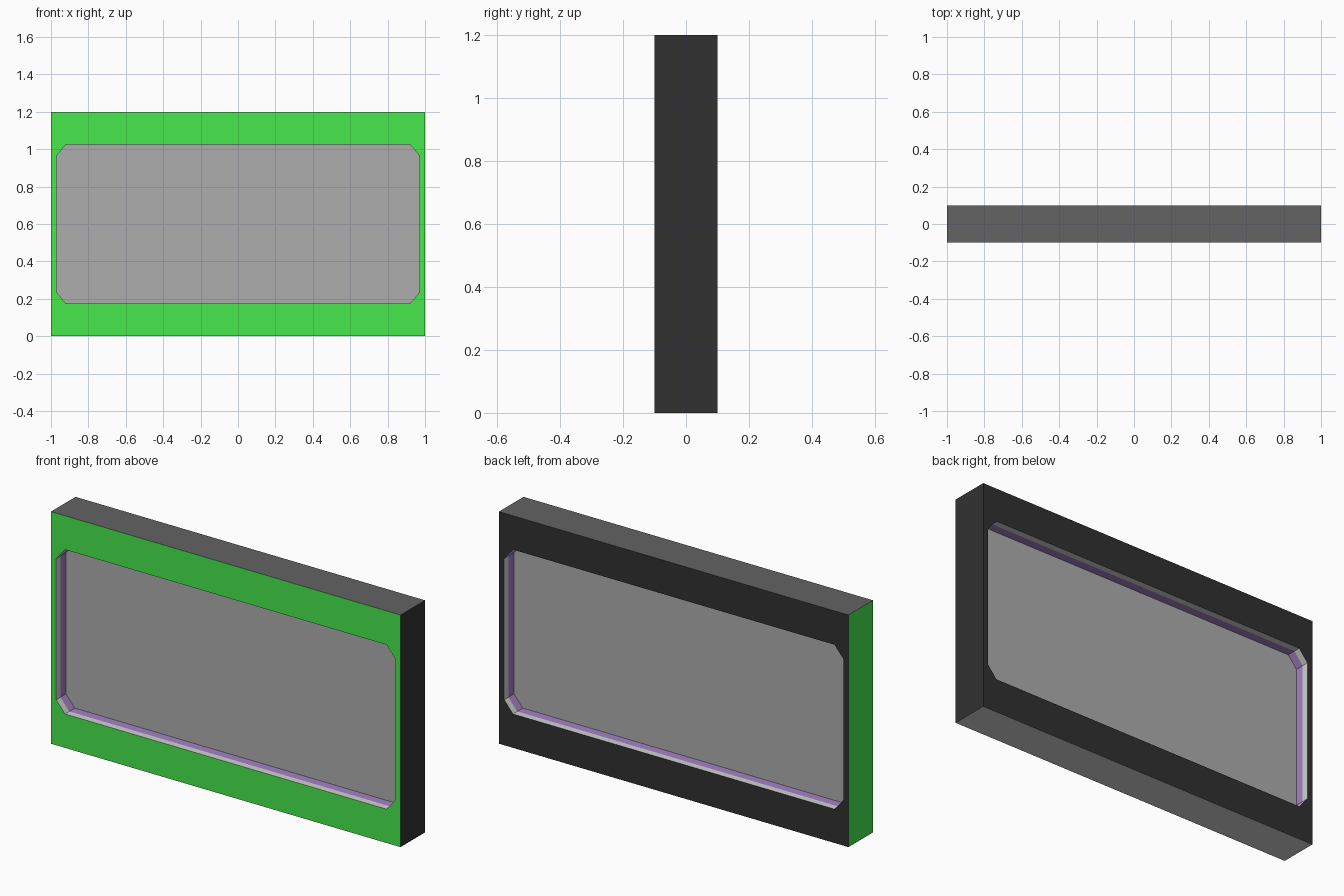
import bpy
import bmesh
from mathutils import Vector

cube = bpy.data.objects.get("Cube")
if cube:
    bpy.data.objects.remove(cube, do_unlink=True)


def material(name, hex_colour):
    """Flat material from an sRGB hex colour, stored as linear values."""
    srgb = [int(hex_colour[i:i + 2], 16) / 255 for i in (0, 2, 4)]
    linear = [c / 12.92 if c < 0.04 else ((c + 0.055) / 1.055) ** 2.4 for c in srgb]
    mat = bpy.data.materials.new(name)
    mat.use_nodes = True
    mat.diffuse_color = (*linear, 1)
    mat.node_tree.nodes["Principled BSDF"].inputs["Base Color"].default_value = (*linear, 1)
    return mat


GREEN = material("bright green", "47e84e")
DARK = material("charcoal", "313131")
TOP = material("mid grey", "636363")
GREY = material("pane grey", "adadad")
TRIM = material("pale grey", "d2d2d2")
PURPLE = material("purple", "a482c6")

HALF_DEPTH, TRIM_Y, PANE_Y = 0.1, 0.065, 0.02
HEIGHT, SILL, HEAD = 1.2, 0.175, 1.025
OPEN_X, CUT_X, CUT_Z = 0.97, 0.05, 0.06

# Corner signs, anticlockwise seen from the front
SIGNS = [(-1, -1), (1, -1), (1, 1), (-1, 1)]


def opening(y):
    """Rectangle with cut corners; two points for each corner."""
    points = []
    for i, (sx, sz) in enumerate(SIGNS):
        z = HEAD if sz > 0 else SILL
        pair = [Vector((sx * OPEN_X, y, z - sz * CUT_Z)),
                Vector((sx * (OPEN_X - CUT_X), y, z))]
        points += pair if i % 2 == 0 else pair[::-1]
    return points


def new_object(name, bm, mats):
    bmesh.ops.remove_doubles(bm, verts=bm.verts, dist=0.0001)
    mesh = bpy.data.meshes.new(name)
    bm.to_mesh(mesh)
    bm.free()
    for mat in mats:
        mesh.materials.append(mat)
    obj = bpy.data.objects.new(name, mesh)
    bpy.context.collection.objects.link(obj)


def add_face(bm, points, index=0, flip=False):
    face = bm.faces.new([bm.verts.new(p) for p in (points[::-1] if flip else points)])
    face.material_index = index


# Outer frame: faces with cut-out openings, and four edge sides
frame = bmesh.new()
corners = {s: [Vector((sx, s * HALF_DEPTH, HEIGHT if sz > 0 else 0)) for sx, sz in SIGNS]
           for s in (-1, 1)}
for side in (-1, 1):
    outer, inner = corners[side], opening(side * HALF_DEPTH)
    colour, flip = (0, False) if side < 0 else (1, True)
    for i in range(4):
        a, b, c = inner[2 * i], inner[2 * i + 1], inner[(2 * i + 2) % 8]
        add_face(frame, [outer[i], outer[(i + 1) % 4], c, b], colour, flip)
        add_face(frame, [outer[i], b, a], colour, flip)
# Edge colours in order: bottom, +x side, top, -x side
for i, colour in enumerate((3, 1, 2, 0)):
    j = (i + 1) % 4
    add_face(frame, [corners[-1][j], corners[-1][i], corners[1][i], corners[1][j]], colour)
new_object("frame", frame, [GREEN, DARK, TOP, TRIM])


def lining(name, y_out, y_in, mat):
    """Wall band running round the inside of the opening."""
    bm = bmesh.new()
    a, b = opening(y_out), opening(y_in)
    for i in range(8):
        j = (i + 1) % 8
        add_face(bm, [a[i], a[j], b[j], b[i]], flip=y_out > 0)
    new_object(name, bm, [mat])


# Recess linings and panes on both sides
for side, label in ((-1, "front"), (1, "back")):
    lining(label + "_outer_lining", side * HALF_DEPTH, side * TRIM_Y, TRIM)
    lining(label + "_inner_lining", side * TRIM_Y, side * PANE_Y, PURPLE)
    pane = bmesh.new()
    add_face(pane, opening(side * PANE_Y), flip=side > 0)
    new_object(label + "_pane", pane, [GREY])
